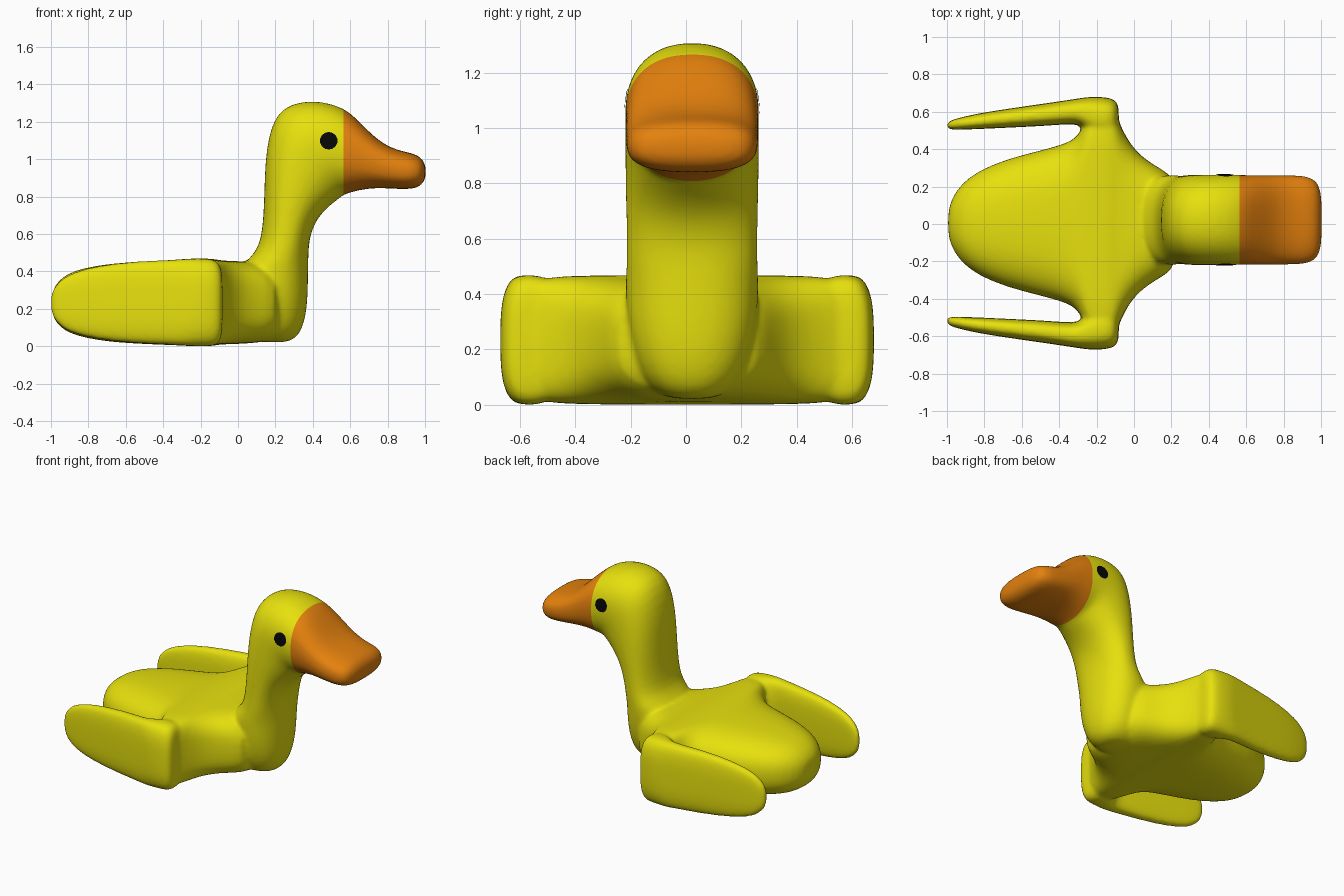
import bpy, bmesh
from math import cos, sin, pi, copysign
from mathutils import Vector
from mathutils.bvhtree import BVHTree

cube = bpy.data.objects.get("Cube")
if cube:
    bpy.data.objects.remove(cube, do_unlink=True)

SIDES = 28
BEAK_START = 0.565


def material(name, color):
    mat = bpy.data.materials.new(name)
    mat.use_nodes = True
    mat.diffuse_color = (*color, 1)
    bsdf = next(n for n in mat.node_tree.nodes if n.type == 'BSDF_PRINCIPLED')
    bsdf.inputs["Base Color"].default_value = (*color, 1)
    bsdf.inputs["Roughness"].default_value = 0.6
    return mat


yellow = material("yellow", (0.80, 0.75, 0.004))
orange = material("orange", (0.78, 0.22, 0.004))
black = material("black", (0.002, 0.002, 0.002))


def power(value, n):
    return copysign(abs(value) ** (2 / n), value)


def loft(bm, sections):
    """Skin rounded sections given as (upper xz, lower xz, half width, centre y, squareness)."""
    rings = []
    for (ax, az), (bx, bz), width, cy, n in sections:
        ring = []
        for i in range(SIDES):
            t = 2 * pi * i / SIDES
            u, v = power(cos(t), n), power(sin(t), n)
            ring.append(bm.verts.new(((ax + bx) / 2 + u * (ax - bx) / 2, cy + v * width,
                                      (az + bz) / 2 + u * (az - bz) / 2)))
        rings.append(ring)
    faces = [bm.faces.new(rings[0]), bm.faces.new(rings[-1][::-1])]
    for a, b in zip(rings, rings[1:]):
        for i in range(SIDES):
            j = (i + 1) % SIDES
            faces.append(bm.faces.new((a[i], b[i], b[j], a[j])))
    bmesh.ops.recalc_face_normals(bm, faces=faces)


def new_object(name, bm):
    mesh = bpy.data.meshes.new(name)
    bm.to_mesh(mesh)
    bm.free()
    obj = bpy.data.objects.new(name, mesh)
    bpy.context.collection.objects.link(obj)
    return obj


# Chest, neck and back of head: back x, z, front x, z, half width
neck = [
    (0.05, 0.03, 0.25, 0.02, 0.07), (0.0, 0.05, 0.31, 0.045, 0.13),
    (0.0, 0.10, 0.347, 0.10, 0.18), (0.0, 0.20, 0.37, 0.20, 0.215),
    (0.0, 0.30, 0.375, 0.32, 0.235), (0.0, 0.41, 0.376, 0.42, 0.242),
    (0.06, 0.475, 0.377, 0.48, 0.24), (0.11, 0.53, 0.379, 0.54, 0.238),
    (0.132, 0.64, 0.388, 0.60, 0.238), (0.139, 0.78, 0.415, 0.67, 0.24),
    (0.142, 0.92, 0.455, 0.722, 0.242), (0.151, 1.06, 0.50, 0.763, 0.243),
    (0.18, 1.195, 0.535, 0.788, 0.243), (0.235, 1.278, 0.55, 0.80, 0.243),
    (0.33, 1.315, 0.557, 0.806, 0.243), (0.45, 1.317, 0.562, 0.81, 0.243),
]
# Beak: x, top, bottom, half width, squareness
beak = [
    (0.565, 1.28, 0.813, 0.242, 2.3), (0.62, 1.235, 0.832, 0.24, 2.4),
    (0.70, 1.152, 0.848, 0.24, 2.6), (0.77, 1.09, 0.85, 0.24, 2.7),
    (0.85, 1.053, 0.845, 0.24, 2.7), (0.92, 1.04, 0.843, 0.237, 2.7),
    (0.97, 1.023, 0.855, 0.216, 2.7), (0.992, 0.995, 0.88, 0.18, 2.7),
    (1.005, 0.965, 0.91, 0.11, 2.7),
]
# Body flaring into the shoulders: x, top, bottom, half width, squareness
body = [
    (-0.995, 0.29, 0.18, 0.06, 2.3), (-0.975, 0.34, 0.13, 0.135, 2.3),
    (-0.92, 0.39, 0.08, 0.215, 2.4), (-0.83, 0.424, 0.05, 0.283, 2.5),
    (-0.68, 0.448, 0.025, 0.345, 2.6), (-0.5, 0.46, 0.015, 0.39, 2.8),
    (-0.37, 0.465, 0.01, 0.425, 3), (-0.31, 0.47, 0.008, 0.455, 4),
    (-0.275, 0.472, 0.006, 0.51, 5), (-0.24, 0.474, 0.004, 0.61, 7),
    (-0.13, 0.474, 0.004, 0.62, 7), (-0.1, 0.464, 0.014, 0.6, 6),
    (-0.06, 0.462, 0.014, 0.49, 4), (0.0, 0.46, 0.016, 0.395, 3.5),
    (0.07, 0.457, 0.02, 0.335, 3.2), (0.15, 0.45, 0.027, 0.287, 3),
    (0.24, 0.37, 0.08, 0.235, 2.7),
]
# Wing: x, top, bottom, inner y, outer y
wing = [
    (-1.003, 0.28, 0.19, 0.504, 0.536), (-0.978, 0.337, 0.132, 0.5, 0.552),
    (-0.92, 0.385, 0.085, 0.5, 0.568), (-0.82, 0.423, 0.052, 0.504, 0.59),
    (-0.65, 0.452, 0.026, 0.512, 0.616), (-0.48, 0.463, 0.016, 0.52, 0.64),
    (-0.36, 0.468, 0.011, 0.53, 0.658), (-0.3, 0.471, 0.008, 0.53, 0.667),
    (-0.26, 0.474, 0.005, 0.5, 0.674), (-0.2, 0.476, 0.003, 0.46, 0.678),
    (-0.13, 0.472, 0.003, 0.46, 0.672), (-0.1, 0.45, 0.02, 0.47, 0.657),
    (-0.08, 0.4, 0.07, 0.49, 0.637),
]
HEAD_Y = 0.022

bm = bmesh.new()
loft(bm, [((ax, az), (bx, bz), w, HEAD_Y, 2.25) for ax, az, bx, bz, w in neck]
     + [((x, top), (x, low), w, HEAD_Y, n) for x, top, low, w, n in beak])
loft(bm, [((x, top), (x, low), w, 0.005, n) for x, top, low, w, n in body])
for side in (1, -1):
    loft(bm, [((x, top), (x, low), (out - inn) / 2, 0.004 + side * (inn + out) / 2, 3)
              for x, top, low, inn, out in wing])
bird = new_object("bird", bm)

# Fuse the overlapping parts into one soft skin
sub = bird.modifiers.new("round", 'SUBSURF')
sub.levels = sub.render_levels = 1
fuse = bird.modifiers.new("fuse", 'REMESH')
fuse.mode = 'VOXEL'
fuse.voxel_size = 0.012
soften = bird.modifiers.new("soften", 'SMOOTH')
soften.factor = 0.5
soften.iterations = 12
graph = bpy.context.evaluated_depsgraph_get()
skin = bpy.data.meshes.new_from_object(bird.evaluated_get(graph))
bird.modifiers.clear()
bird.data = skin
skin.materials.clear()
skin.materials.append(yellow)
skin.materials.append(orange)

# Cut a clean line where the beak meets the head, and colour each side
bm = bmesh.new()
bm.from_mesh(skin)
low_z = min(v.co.z for v in bm.verts)
for v in bm.verts:
    v.co.z -= low_z
bmesh.ops.bisect_plane(bm, geom=bm.verts[:] + bm.edges[:] + bm.faces[:],
                       plane_co=(BEAK_START, 0, 0), plane_no=(1, 0, 0))
for f in bm.faces:
    f.material_index = int(f.calc_center_median().x > BEAK_START)
    f.smooth = True
tree = BVHTree.FromBMesh(bm)
bm.to_mesh(skin)
bm.free()

# Thin eye plates that follow the sides of the head
for name, side in (("left_eye", 1), ("right_eye", -1)):
    bm = bmesh.new()
    bmesh.ops.create_circle(bm, cap_ends=True, cap_tris=True, segments=14, radius=0.047)
    for v in bm.verts:
        x, z = 0.485 + v.co.x, 1.098 + v.co.y
        hit = tree.ray_cast(Vector((x, side, z)), Vector((0, -side, 0)))[0]
        v.co = (x, (hit.y if hit else side * 0.24) + side * 0.004, z)
    bm.normal_update()
    for f in bm.faces:
        if f.normal.y * side < 0:
            f.normal_flip()
    new_object(name, bm).data.materials.append(black)
